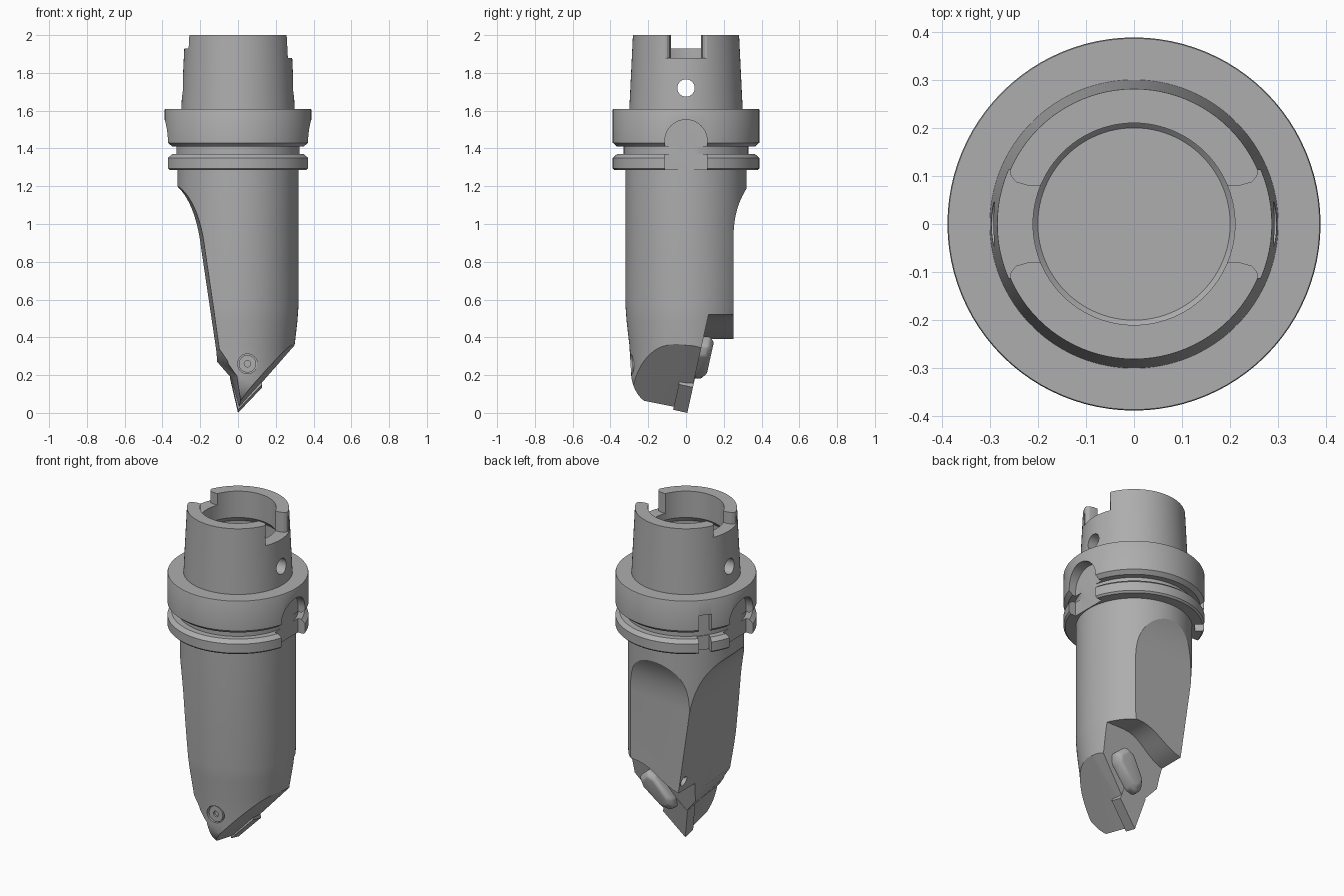
import bpy, bmesh, math
from mathutils import Vector, Matrix
from mathutils.geometry import interpolate_bezier

if "Cube" in bpy.data.objects:
    bpy.data.objects.remove(bpy.data.objects["Cube"])

steel = bpy.data.materials.new("steel_grey")
steel.use_nodes = True
GREY = (0.42, 0.42, 0.42, 1)
steel.diffuse_color = GREY
steel.node_tree.nodes["Principled BSDF"].inputs["Base Color"].default_value = GREY


def make(name, bm):
    bmesh.ops.remove_doubles(bm, verts=bm.verts, dist=1e-5)
    bmesh.ops.recalc_face_normals(bm, faces=bm.faces)
    me = bpy.data.meshes.new(name)
    bm.to_mesh(me)
    bm.free()
    me.materials.append(steel)
    ob = bpy.data.objects.new(name, me)
    bpy.context.collection.objects.link(ob)
    return ob


def loft(name, sections):
    """Closed solid through matching rings of points."""
    bm = bmesh.new()
    rings = [[bm.verts.new(p) for p in s] for s in sections]
    n = len(rings[0])
    for a, b in zip(rings, rings[1:]):
        for i in range(n):
            j = (i + 1) % n
            bm.faces.new((a[i], a[j], b[j], b[i]))
    caps = [bm.faces.new(rings[0]), bm.faces.new(rings[-1])]
    bmesh.ops.triangulate(bm, faces=caps)
    return make(name, bm)


def lathe(name, profile, steps=96):
    """Solid of revolution about z; the profile starts and ends on the axis."""
    bm = bmesh.new()
    vs = [bm.verts.new((r, 0, z)) for r, z in profile]
    es = [bm.edges.new(p) for p in zip(vs, vs[1:])]
    bmesh.ops.spin(bm, geom=vs + es, axis=(0, 0, 1), cent=(0, 0, 0),
                   steps=steps, angle=math.tau)
    return make(name, bm)


def rod(name, start, end, r, steps=40):
    start, end = Vector(start), Vector(end)
    d = end - start
    bm = bmesh.new()
    bmesh.ops.create_cone(bm, cap_ends=True, segments=steps, radius1=r, radius2=r, depth=d.length,
                          matrix=Matrix.Translation((start + end) / 2)
                          @ d.to_track_quat('Z', 'Y').to_matrix().to_4x4())
    return make(name, bm)


def apply_mods(ob):
    dg = bpy.context.evaluated_depsgraph_get()
    me = bpy.data.meshes.new_from_object(ob.evaluated_get(dg))
    ob.modifiers.clear()
    ob.data = me


def boolean(ob, tool, op='DIFFERENCE'):
    m = ob.modifiers.new("cut", 'BOOLEAN')
    m.operation, m.solver, m.object = op, 'EXACT', tool
    apply_mods(ob)
    bpy.data.objects.remove(tool)


def smooth(ob, angle=28):
    bpy.ops.object.select_all(action='DESELECT')
    ob.select_set(True)
    bpy.context.view_layer.objects.active = ob
    bpy.ops.object.shade_smooth_by_angle(angle=math.radians(angle))


def curve(a, b, c, d, n=14):
    pts = [Vector((*p, 0)) for p in (a, b, c, d)]
    return [(p.x, p.y) for p in interpolate_bezier(*pts, n)]


def seat_y(z):
    """Depth of the tilted insert seat at a height."""
    return 0.005 + 0.22 * z


# Taper shank, gripper flange and bore
head = lathe("taper_and_flange", [
    (0, 1.285), (0.378, 1.285), (0.388, 1.295), (0.388, 1.35), (0.365, 1.37), (0.33, 1.37),
    (0.33, 1.41), (0.365, 1.41), (0.388, 1.43), (0.388, 1.605), (0.386, 1.61), (0.30, 1.61),
    (0.281, 2.0), (0.21, 2.0), (0.21, 1.84), (0.235, 1.81), (0.235, 1.68), (0.21, 1.65),
    (0.21, 1.61), (0.20, 1.6), (0, 1.6)])

for side, floor in ((1, 1.88), (-1, 1.93)):
    # Drive slots, flared outward
    half = [(0.12, 0.08), (0.22, 0.08), (0.245, 0.087), (0.256, 0.1), (0.258, 0.112), (0.45, 0.112)]
    ring = half + [(x, -y) for x, y in reversed(half)]
    boolean(head, loft("slot", [[(side * x, y, z) for x, y in ring] for z in (floor, 2.1)]))
    # Arched flange notches
    arch = [(0.112 * math.cos(t), 1.44 + 0.112 * math.sin(t))
            for t in [math.pi * i / 24 for i in range(25)]]
    arch += [(-0.112, 1.2), (0.112, 1.2)]
    boolean(head, loft("notch", [[(side * x, y, z) for y, z in arch] for x in (0.325, 0.5)]))

# Orientation notch on the flange
spot = Matrix.Rotation(math.radians(141), 3, 'Z')
corners = [(0.335, -0.035), (0.5, -0.035), (0.5, 0.035), (0.335, 0.035)]
boolean(head, loft("mark", [[spot @ Vector((x, y, z)) for x, y in corners] for z in (1.2, 1.52)]))
boolean(head, rod("cross_hole", (-0.5, 0, 1.72), (0.5, 0, 1.72), 0.046))
smooth(head)

# Tool body
body = lathe("tool_body", [(0, 0), (0.285, 0), (0.29, 0.2), (0.30, 0.36), (0.314, 0.48),
                           (0.32, 0.56), (0.32, 1.3), (0, 1.3)])

# Side scoop and tip flanks, relieved toward the front
scoop = curve((-0.34, 1.215), (-0.25, 1.15), (-0.21, 1.0), (-0.195, 0.87))
back = [(-0.6, 1.4), (-0.6, 1.215)] + scoop + [
    (-0.115, 0.33), (-0.11, 0.27), (-0.04, 0.19), (0.003, 0.02), (0.6, 0.7), (0.6, 1.4)]
front = [(-0.6, 1.4), (-0.6, 1.215)] + [(x + 0.025, z) for x, z in scoop] + [
    (-0.095, 0.34), (-0.04, 0.26), (0.0, 0.2), (0.02, 0.09), (0.6, 0.77), (0.6, 1.4)]
boolean(body, loft("front_form", [[(x, y, z) for x, z in s]
                                  for s, y in ((back, 0.45), (back, 0.0), (front, -0.35))]), 'INTERSECT')

# Rear flat and rounded nose
side_form = [(-0.6, 1.4), (-0.6, 0.24)] + curve((-0.295, 0.24), (-0.29, 0.12), (-0.24, 0.06), (-0.18, 0.045))
side_form += [(-0.07, 0.02), (0.1, -0.05), (0.251, -0.05)]
side_form += curve((0.251, 0.93), (0.255, 1.08), (0.29, 1.14), (0.34, 1.22)) + [(0.6, 1.22), (0.6, 1.4)]
boolean(body, loft("side_form", [[(x, y, z) for y, z in side_form] for x in (-0.6, 0.6)]), 'INTERSECT')

# Insert pocket
roof = [(-0.4, -0.1), (-0.4, 0.39)] + curve((-0.13, 0.39), (0.0, 0.42), (0.05, 0.52), (0.18, 0.52), 10)
roof += [(0.5, 0.52), (0.5, -0.1)]
boolean(body, loft("pocket", [[(x, seat_y(z), z) for x, z in roof],
                              [(x, 0.6, z) for x, z in roof]]))

# Coolant outlet and screw recess
boolean(body, rod("outlet", (-0.11, 0.19, 0.47), (-0.19, 0.27, 0.41), 0.022, 24))
boolean(body, rod("recess", (0.05, -0.268, 0.26), (0.05, -0.4, 0.26), 0.052))
smooth(body)

# Locking screw
screw = rod("locking_screw", (0.05, -0.26, 0.26), (0.05, -0.283, 0.26), 0.046)
boolean(screw, rod("socket", (0.05, -0.27, 0.26), (0.05, -0.3, 0.26), 0.017, 24))
smooth(screw)

# Diamond cutting insert
diamond = [(0.0, 0.0), (0.128, 0.135), (0.085, 0.32), (-0.043, 0.185)]
insert = loft("cutting_insert", [[(x, seat_y(z) + 0.002 - t, z + t * 0.22) for x, z in diamond]
                                 for t in (0, 0.075)])

# Clamp finger
along, across = Vector((0.66, 0.75)), Vector((-0.75, 0.66))
outline = [(-0.13, -0.02), (-0.09, -0.05), (0.07, -0.065), (0.12, -0.04),
           (0.12, 0.04), (0.07, 0.065), (-0.09, 0.05), (-0.13, 0.02)]


def clamp_ring(scale, lift):
    ring = []
    for u, v in outline:
        p = Vector((0.12, 0.29)) + along * u * scale + across * v * scale
        ring.append((p.x, seat_y(p.y) + lift, p.y))
    return ring


clamp = loft("clamp", [clamp_ring(1, -0.02), clamp_ring(1, 0.035), clamp_ring(0.75, 0.06)])
bevel = clamp.modifiers.new("round", 'BEVEL')
bevel.width, bevel.segments = 0.01, 3
apply_mods(clamp)
smooth(clamp, 40)
